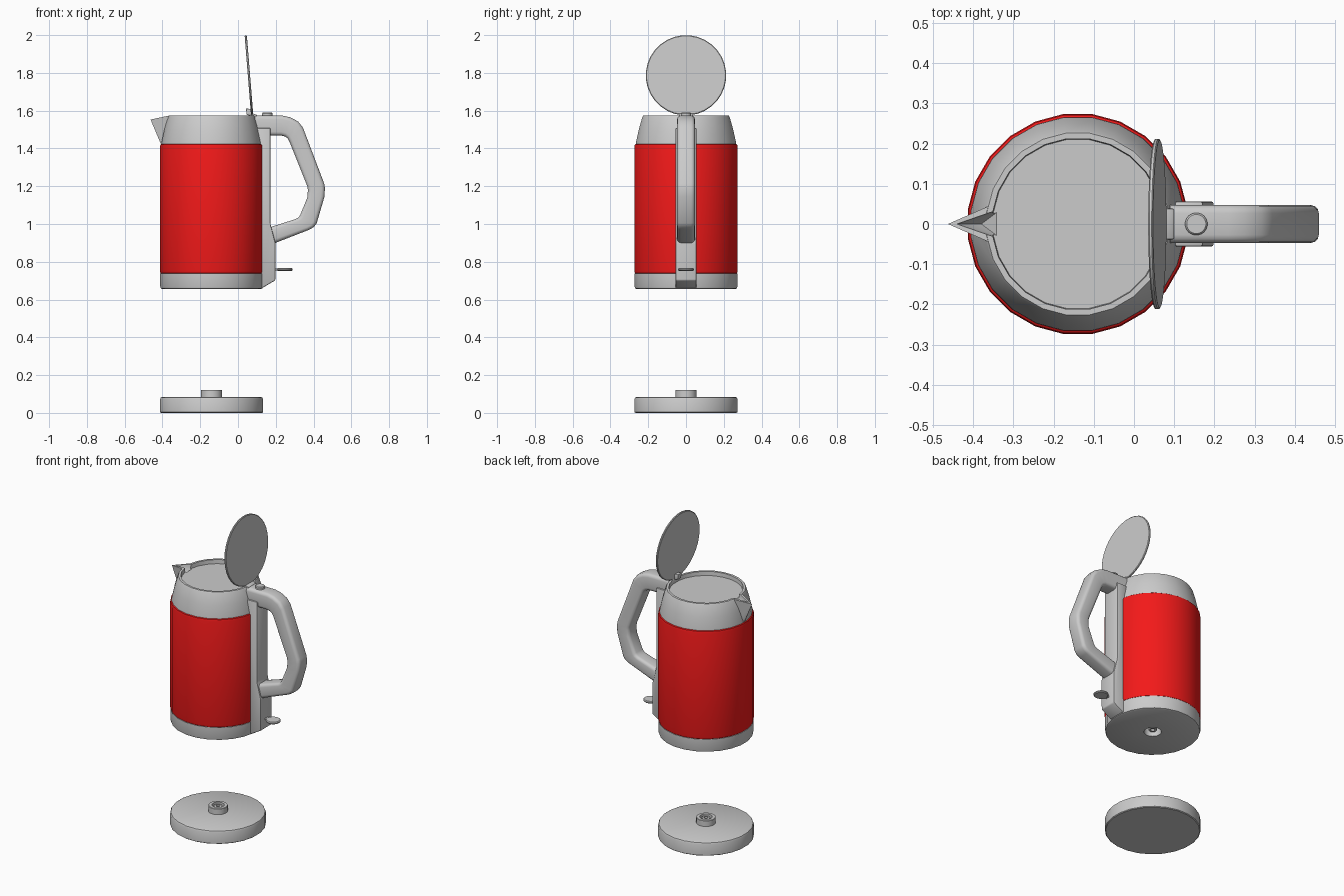
import bpy, bmesh, math
from mathutils import Vector

if "Cube" in bpy.data.objects:
    bpy.data.objects.remove(bpy.data.objects["Cube"])

CX = -0.14   # axis of the jug and the base
SEG = 24


def finish(name, bm, loc=(0, 0, 0), angle=35):
    bmesh.ops.recalc_face_normals(bm, faces=bm.faces)
    mesh = bpy.data.meshes.new(name)
    bm.to_mesh(mesh)
    bm.free()
    ob = bpy.data.objects.new(name, mesh)
    ob.location = loc
    bpy.context.collection.objects.link(ob)
    smooth(ob, angle)
    return ob


def smooth(ob, angle=35):
    bpy.ops.object.select_all(action='DESELECT')
    ob.select_set(True)
    bpy.context.view_layer.objects.active = ob
    bpy.ops.object.shade_smooth_by_angle(angle=math.radians(angle))


def lathe(name, profile, loc=(CX, 0, 0), seg=SEG):
    """Revolve (radius, z) points; the ends are capped."""
    bm = bmesh.new()
    rings = []
    for r, z in profile:
        rings.append([bm.verts.new((r * math.cos(2 * math.pi * (i + .5) / seg),
                                    r * math.sin(2 * math.pi * (i + .5) / seg), z))
                      for i in range(seg)])
    for a, b in zip(rings, rings[1:]):
        for i in range(seg):
            j = (i + 1) % seg
            bm.faces.new((a[i], a[j], b[j], b[i]))
    bm.faces.new(rings[0])
    bm.faces.new(rings[-1])
    return finish(name, bm, loc)


def hull(name, points):
    bm = bmesh.new()
    for p in points:
        bm.verts.new(p)
    bmesh.ops.convex_hull(bm, input=bm.verts)
    return finish(name, bm)


def extrude_y(name, profile, half, bevel):
    """Side profile in x, z extruded to both sides with rounded edges."""
    bm = bmesh.new()
    f = bm.faces.new([bm.verts.new((x, -half, z)) for x, z in profile])
    new = bmesh.ops.extrude_face_region(bm, geom=[f])['geom']
    bmesh.ops.translate(bm, vec=(0, 2 * half, 0),
                        verts=[v for v in new if isinstance(v, bmesh.types.BMVert)])
    bmesh.ops.bevel(bm, geom=bm.edges[:], offset=bevel, segments=2, profile=.5, affect='EDGES')
    return finish(name, bm)


def boolean(ob, other, op):
    m = ob.modifiers.new(op, 'BOOLEAN')
    m.operation, m.object, m.solver = op, other, 'EXACT'
    bpy.ops.object.select_all(action='DESELECT')
    ob.select_set(True)
    bpy.context.view_layer.objects.active = ob
    bpy.ops.object.modifier_apply(modifier=m.name)
    bpy.data.objects.remove(other)


# power base and its connector
lathe("power_base", [(.27, 0), (.275, .004), (.275, .072), (.271, .081), (.262, .085)])
lathe("base_connector", [(.056, .08), (.056, .12), (.054, .122), (.036, .122), (.036, .1),
                         (.024, .1), (.024, .116), (.012, .116), (.012, .095)])

# jug bottom ring with the socket underneath
lathe("jug_bottom", [(.012, .69), (.012, .668), (.024, .668), (.024, .71), (.05, .71),
                     (.05, .655), (.262, .655), (.271, .659), (.274, .668), (.274, .738)])

# red body
body = lathe("jug_body", [(.266, .735), (.273, .74), (.276, .752),
                          (.276, 1.408), (.273, 1.42), (.266, 1.425)])
red = bpy.data.materials.new("red_paint")
red.diffuse_color = (.9, .01, .01, 1)
red.use_nodes = True
red.node_tree.nodes["Principled BSDF"].inputs["Base Color"].default_value = red.diffuse_color
body.data.materials.append(red)

# tapered collar, shallow opening, spout merged in and its channel cut
collar = lathe("jug_collar", [(.268, 1.42), (.267, 1.432), (.252, 1.5), (.233, 1.567),
                              (.228, 1.575), (.214, 1.575), (.212, 1.55)])
spout = hull("spout", [(-.463, 0, 1.553), (-.365, .043, 1.574), (-.365, -.043, 1.574),
                       (-.356, .046, 1.574), (-.356, -.046, 1.574),
                       (-.409, .004, 1.425), (-.409, -.004, 1.425), (-.36, 0, 1.44)])
boolean(collar, spout, 'UNION')
channel = hull("spout_channel", [(-.45, 0, 1.6), (-.33, .042, 1.6), (-.33, -.042, 1.6),
                                 (-.44, 0, 1.556), (-.38, 0, 1.515),
                                 (-.34, .03, 1.552), (-.34, -.03, 1.552)])
boolean(collar, channel, 'DIFFERENCE')
smooth(collar)

# open lid, tilted upright on its hinge
lid = lathe("lid", [(.209, -.006), (.213, -.003), (.213, .003), (.209, .006)],
            (.058, 0, 1.787), 32)
lid.rotation_euler.y = math.radians(85.4)
extrude_y("lid_latch", [(.046, 1.578), (.074, 1.572), (.07, 1.608), (.042, 1.612)], .018, .003)
extrude_y("lid_hinge", [(.066, 1.55), (.1, 1.55), (.1, 1.578), (.07, 1.588)], .038, .004)

# spine joining the handle to the jug
extrude_y("handle_spine", [(.1, .665), (.13, .662), (.198, .702), (.198, .9), (.172, 1.0),
                           (.172, 1.508), (.1, 1.508)], .056, .006)

# handle: rounded-rectangle sections between outer and inner edge points
rail = [(.09, 1.575, .09, 1.47), (.235, 1.574, .23, 1.468), (.275, 1.565, .25, 1.463),
        (.318, 1.543, .263, 1.453), (.344, 1.51, .273, 1.435), (.456, 1.215, .367, 1.2),
        (.46, 1.19, .37, 1.18), (.458, 1.145, .367, 1.14), (.417, 1.005, .328, 1.045),
        (.403, .985, .318, 1.033), (.378, .97, .302, 1.025), (.18, .893, .16, .98)]
bm = bmesh.new()
sections = []
for ox, oz, ix, iz in rail:
    a, b = Vector((ox, 0, oz)), Vector((ix, 0, iz))
    mid, half = (a + b) / 2, (a - b).length / 2
    d, w, c = (a - b).normalized(), .047, .02
    ring = []
    for sy, sd, start in ((1, 1, 0), (-1, 1, 90), (-1, -1, 180), (1, -1, 270)):
        for k in range(4):
            t = math.radians(start + 30 * k)
            y = sy * (w - c) + c * math.cos(t)
            h = sd * (half - c) + c * math.sin(t)
            ring.append(bm.verts.new(mid + d * h + Vector((0, y, 0))))
    sections.append(ring)
for a, b in zip(sections, sections[1:]):
    for i in range(16):
        j = (i + 1) % 16
        bm.faces.new((a[i], a[j], b[j], b[i]))
bm.faces.new(sections[0])
bm.faces.new(sections[-1])
finish("handle", bm, angle=40)

# lid release button
lathe("lid_button", [(.028, 1.565), (.028, 1.585), (.024, 1.59)], (.155, 0, 0), 20)

# power switch paddle and its stem
lathe("power_switch", [(.038, .752), (.043, .756), (.043, .762), (.038, .766)], (.247, 0, 0), 20)
extrude_y("switch_stem", [(.185, .754), (.23, .754), (.23, .764), (.185, .764)], .014, .002)
